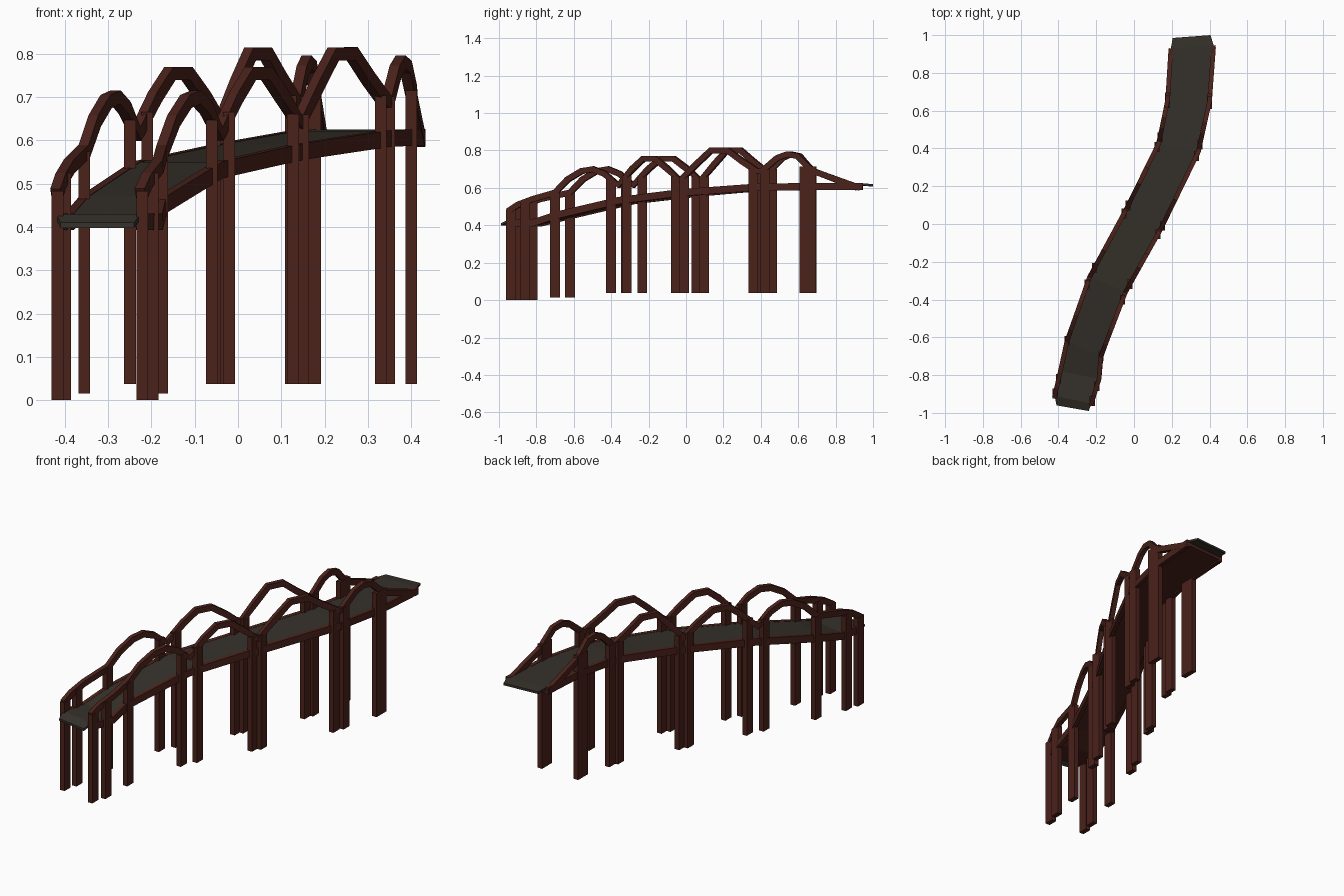
import bpy
from mathutils import Vector

if "Cube" in bpy.data.objects:
    bpy.data.objects.remove(bpy.data.objects["Cube"])

# Plan of the walkway: left x, left y, right x, right y, deck height
STATIONS = [
    (-0.41, -0.96, -0.24, -0.99, 0.41),
    (-0.42, -0.91, -0.225, -0.95, 0.43),
    (-0.39, -0.78, -0.185, -0.82, 0.43),
    (-0.355, -0.62, -0.175, -0.70, 0.47),
    (-0.235, -0.28, -0.045, -0.36, 0.55),
    (-0.04, 0.08, 0.14, -0.03, 0.592),
    (0.13, 0.425, 0.34, 0.38, 0.622),
    (0.178, 0.655, 0.40, 0.65, 0.625),
    (0.195, 0.93, 0.422, 0.945, 0.625),
    (0.205, 0.985, 0.405, 1.0, 0.62),
]
# Handrail profile: station position, height
RAIL = [(1.0, .475), (1.4, .51), (2, .54), (3, .575),
        (3.2, .645), (3.42, .69), (3.6, .70), (3.78, .675), (4, .615),
        (4.22, .70), (4.4, .755), (4.6, .755), (4.8, .70), (5, .64),
        (5.22, .73), (5.4, .80), (5.62, .80), (5.8, .745), (6, .69), (6.1, .69),
        (6.4, .76), (6.6, .78), (6.8, .77), (7.0, .715), (7.1, .69), (7.95, .60)]
POSTS = [1.1, 1.7, 3.0, 3.88, 4.13, 4.93, 5.05, 5.95, 6.15, 7.0]


def material(name, rgb):
    m = bpy.data.materials.new(name)
    m.diffuse_color = (*rgb, 1)
    m.use_nodes = True
    m.node_tree.nodes["Principled BSDF"].inputs["Base Color"].default_value = m.diffuse_color
    return m


RED = material("dark_red_wood", (0.07, 0.016, 0.011))
GREY = material("deck_planks", (0.036, 0.031, 0.024))


def mesh_object(name, verts, faces, mat):
    me = bpy.data.meshes.new(name)
    me.from_pydata(verts, [], faces)
    me.materials.append(mat)
    ob = bpy.data.objects.new(name, me)
    bpy.context.collection.objects.link(ob)
    return ob


def loft(name, sections, mat):
    """Skin a row of four-cornered sections and cap both ends."""
    verts = [v for s in sections for v in s]
    faces = [(0, 1, 2, 3)]
    for i in range(len(sections) - 1):
        a = 4 * i
        for k in range(4):
            n = (k + 1) % 4
            faces.append((a + n, a + k, a + 4 + k, a + 4 + n))
    e = 4 * (len(sections) - 1)
    faces.append((e + 3, e + 2, e + 1, e))
    return mesh_object(name, verts, faces, mat)


def bar(name, pts, width, height, mat):
    """Sweep a rectangle along a path, keeping its sides upright."""
    sections = []
    for i, p in enumerate(pts):
        t = (pts[min(i + 1, len(pts) - 1)] - pts[max(i - 1, 0)]).normalized()
        side = Vector((t.y, -t.x, 0)).normalized()
        up = side.cross(t) * (height / 2)
        side = side * (width / 2)
        sections.append([p - side - up, p + side - up, p + side + up, p - side + up])
    return loft(name, sections, mat)


def at(side, s):
    """Point on the left (0) or right (1) edge at station position s."""
    i = min(int(s), len(STATIONS) - 2)
    a, b = STATIONS[i], STATIONS[i + 1]

    def pt(q):
        return Vector((q[2 * side], q[2 * side + 1], q[4]))
    return pt(a).lerp(pt(b), s - i)


def rail_height(s):
    for (s0, z0), (s1, z1) in zip(RAIL, RAIL[1:]):
        if s0 <= s <= s1:
            return z0 + (z1 - z0) * (s - s0) / (s1 - s0)
    return RAIL[-1][1]


def slab(name, first, last, top, bottom, mat):
    sections = []
    for i in range(first, last + 1):
        l, r = at(0, i), at(1, i)
        up, dn = Vector((0, 0, top)), Vector((0, 0, bottom))
        sections.append([l + dn, r + dn, r + up, l + up])
    return loft(name, sections, mat)


# Deck planks with the sloping lips, and the red underside
slab("deck", 0, 9, 0, -0.012, GREY)
slab("deck_underside", 1, 8, -0.012, -0.03, RED)

for side, label in enumerate(("left", "right")):
    # Side beam along the deck edge
    beam = [at(side, i) - Vector((0, 0, 0.018)) for i in range(1, 9)]
    bar(label + "_beam", beam, 0.022, 0.038, RED)
    # Arched handrail
    rail = []
    for s, z in RAIL:
        p = at(side, s)
        rail.append(Vector((p.x, p.y, z)))
    bar(label + "_handrail", rail, 0.024, 0.032, RED)
    # Posts, axis aligned, the last one wider
    for n, s in enumerate(POSTS):
        p = at(side, s)
        z0 = 0 if s < 2 else (0.015 if s < 3.5 else 0.038)
        z1 = rail_height(s)
        dx, dy = 0.0135, (0.042 if s == POSTS[-1] else 0.026)
        ring = [(p.x - dx, p.y - dy), (p.x + dx, p.y - dy),
                (p.x + dx, p.y + dy), (p.x - dx, p.y + dy)]
        loft(f"{label}_post_{n + 1}",
             [[(x, y, z) for x, y in ring] for z in (z1, z0)], RED)
